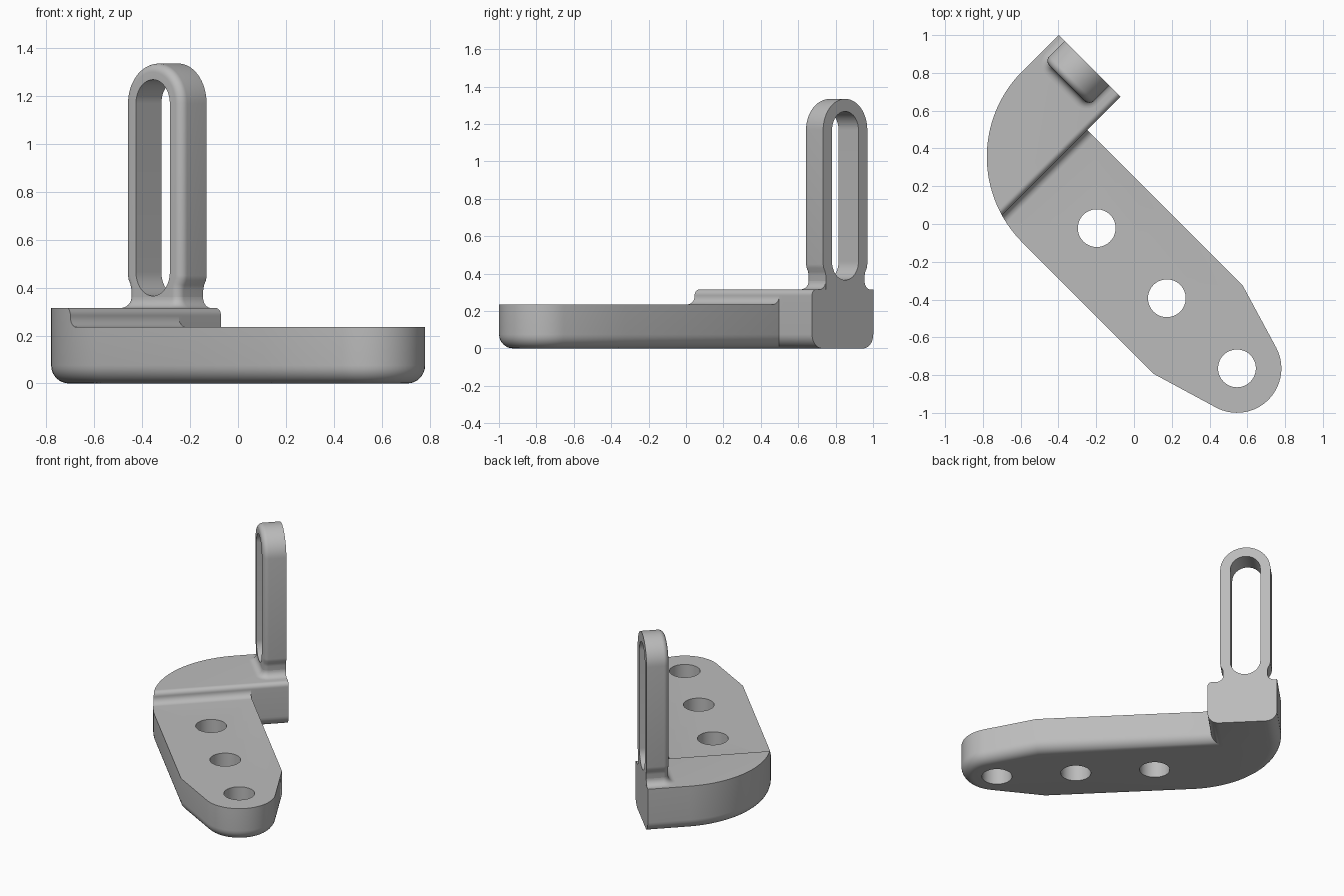
import bpy, bmesh
from math import sin, cos, pi, radians, acos, atan2, hypot
from mathutils import Matrix

if "Cube" in bpy.data.objects:
    bpy.data.objects.remove(bpy.data.objects["Cube"])

GREY = bpy.data.materials.new("plain grey")
GREY.use_nodes = True
GREY.diffuse_color = (0.5, 0.5, 0.5, 1)
GREY.node_tree.nodes["Principled BSDF"].inputs["Base Color"].default_value = (0.5, 0.5, 0.5, 1)

# Working frame: u runs along the plate, v across it; turned 45 degrees at the end
STEP_U, END_V, LOW_Z, HIGH_Z = -0.527, 0.426, 0.235, 0.315
MID_V, HALF = -0.155, 0.332


def arc(cx, cy, r, a0, a1, n=32):
    return [(cx + r * cos(a0 + (a1 - a0) * i / n), cy + r * sin(a0 + (a1 - a0) * i / n))
            for i in range(n + 1)]


def loft(name, rings, bevel=None, width=0.0):
    """Closed solid through matching rings; bevel is a rule that picks edges."""
    bm = bmesh.new()
    loops = [[bm.verts.new(p) for p in ring] for ring in rings]
    n = len(loops[0])
    for a, b in zip(loops, loops[1:]):
        for i in range(n):
            j = (i + 1) % n
            bm.faces.new((a[i], a[j], b[j], b[i]))
    bm.faces.new(loops[0][::-1])
    bm.faces.new(loops[-1])
    bmesh.ops.recalc_face_normals(bm, faces=bm.faces)
    if bevel:
        edges = [e for e in bm.edges if bevel(*(v.co for v in e.verts))]
        bmesh.ops.bevel(bm, geom=edges, offset=width, segments=8, profile=0.5,
                        affect='EDGES', clamp_overlap=False)
    mesh = bpy.data.meshes.new(name)
    bm.to_mesh(mesh)
    bm.free()
    mesh.materials.append(GREY)
    obj = bpy.data.objects.new(name, mesh)
    bpy.context.collection.objects.link(obj)
    return obj


def flat_prism(name, pts, z0, z1, **kw):
    return loft(name, [[(u, v, z) for u, v in pts] for z in (z0, z1)], **kw)


def upright_prism(name, pts, v0, v1, **kw):
    return loft(name, [[(u, v, z) for u, z in pts] for v in (v0, v1)], **kw)


def activate(obj):
    bpy.ops.object.select_all(action='DESELECT')
    obj.select_set(True)
    bpy.context.view_layer.objects.active = obj


def cut(obj, cutter):
    cutter.hide_render = True
    mod = obj.modifiers.new("cut", 'BOOLEAN')
    mod.operation, mod.solver, mod.object = 'DIFFERENCE', 'EXACT', cutter
    activate(obj)
    bpy.ops.object.modifier_apply(modifier=mod.name)
    bpy.data.objects.remove(cutter)


def finish(obj):
    obj.data.transform(Matrix.Rotation(radians(-45), 4, 'Z'))
    activate(obj)
    bpy.ops.object.shade_smooth_by_angle(angle=radians(30))


# Base plate: tapered round nose, straight sides, big rounded heel and a side block
nose_u, nose_r, shoulder_u, heel_r, back_u = 0.926, 0.235, 0.636, 0.64, -0.99
run = nose_u - shoulder_u
tangent = atan2(HALF, -run) - acos(nose_r / hypot(run, HALF))
low_v = MID_V - HALF
outline = [(back_u, END_V), (STEP_U, END_V), (STEP_U, MID_V + HALF), (shoulder_u, MID_V + HALF)]
outline += arc(nose_u, MID_V, nose_r, tangent, -tangent)
outline += [(shoulder_u, low_v)]
outline += arc(back_u + heel_r, low_v + heel_r, heel_r, -pi / 2, -pi)
base = flat_prism("base_plate", outline, 0, HIGH_Z, width=0.075,
                  bevel=lambda a, b: max(a.z, b.z) < 0.01 and min(a.y, b.y) < END_V - 0.01)

# Step down from heel to plate, with rounded lip and fillet
lip, fillet = 0.03, 0.045
step = arc(STEP_U - lip, HIGH_Z - lip, lip, pi / 2, 0, 8)
step += arc(STEP_U + fillet, LOW_Z + fillet, fillet, pi, 1.5 * pi, 8)
step += [(2, LOW_Z), (2, 1), (STEP_U - lip, 1)]
cut(base, upright_prism("step_cutter", step, -1, 1))

# Three screw holes
for i in range(3):
    hole = arc(nose_u - 0.525 * i, MID_V, 0.1, 0, 2 * pi, 48)[:-1]
    cut(base, flat_prism("hole_cutter", hole, -1, 1))
finish(base)

# Upright slotted post with a slightly narrower neck
post_u, post_r, post_v, top_z = -0.778, 0.167, 0.276, 1.167
neck = 0.147
side = [(neck, HIGH_Z), (neck, 0.39), (0.152, 0.41), (0.163, 0.43), (post_r, 0.45)]
profile = [(post_u + w, z) for w, z in side]
profile += arc(post_u, top_z, post_r, 0, pi)
profile += [(post_u - w, z) for w, z in reversed(side)]
post = upright_prism("slotted_post", profile, post_v, END_V, width=0.035,
                     bevel=lambda a, b: max(a.y, b.y) < post_v + 0.01
                     and max(a.z, b.z) > HIGH_Z + 0.01)
slot = arc(post_u, top_z, 0.1, 0, pi, 24) + arc(post_u, 0.465, 0.1, pi, 2 * pi, 24)
cut(post, upright_prism("slot_cutter", slot, 0, 1))
finish(post)

# Fillet skirt around the foot of the post
rings = []
for k in range(9):
    a = k / 8 * pi / 2
    d, z = fillet * (1 - sin(a)), HIGH_Z + fillet * (1 - cos(a))
    r, w, v = 0.035 + d, neck + d, post_v - d
    pts = [(post_u + w, END_V - 0.001), (post_u - w, END_V - 0.001)]
    pts += arc(post_u - w + r, v + r, r, pi, 1.5 * pi, 8)
    pts += arc(post_u + w - r, v + r, r, 1.5 * pi, 2 * pi, 8)
    rings.append([(x, y, z) for x, y in pts])
finish(loft("post_fillet", rings))
